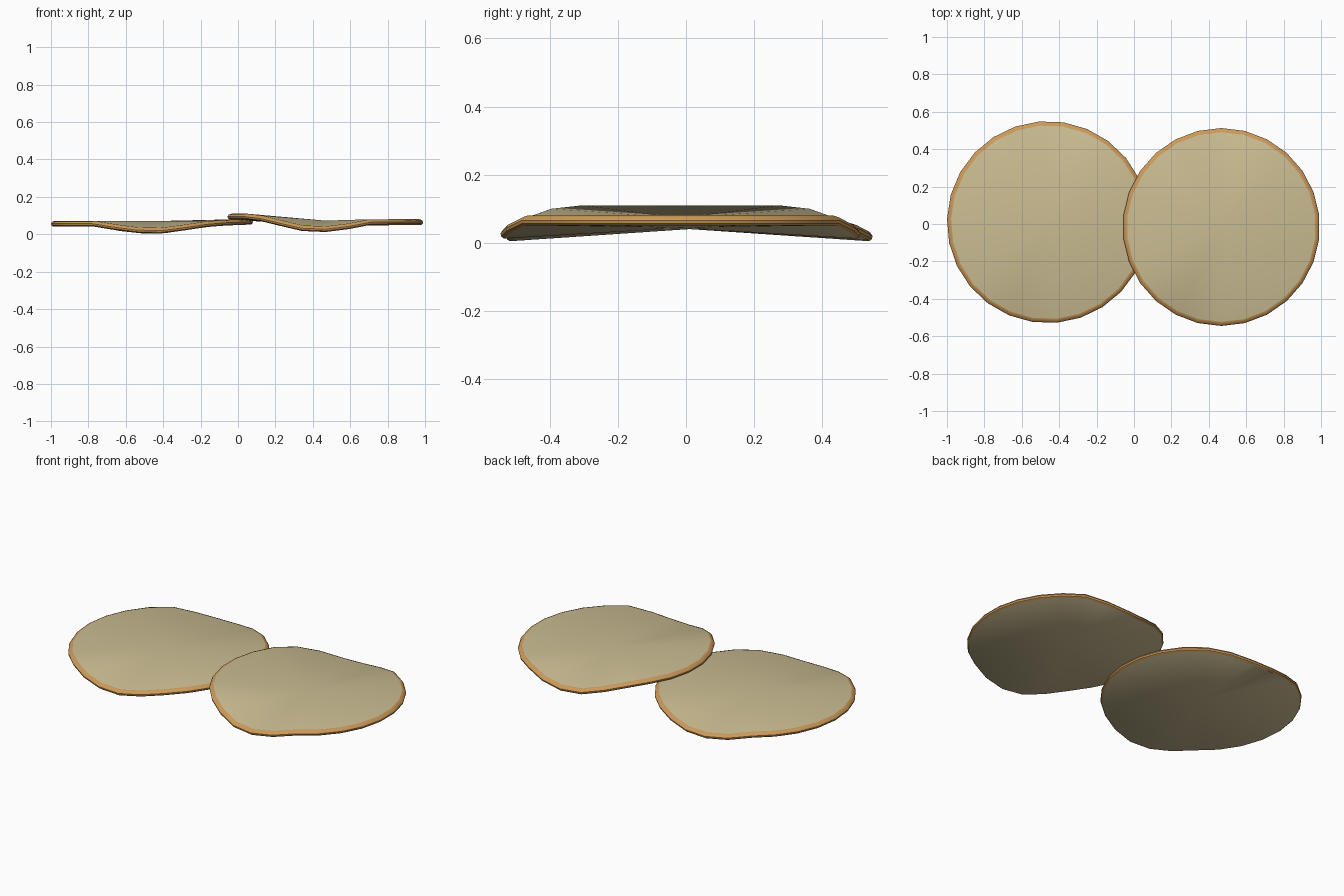
import bpy, bmesh, math

if "Cube" in bpy.data.objects:
    bpy.data.objects.remove(bpy.data.objects["Cube"])

SIDES = 26
THICK = 0.03


def material(name, rgb):
    m = bpy.data.materials.new(name)
    m.diffuse_color = (*rgb, 1)
    m.use_nodes = True
    m.node_tree.nodes["Principled BSDF"].inputs["Base Color"].default_value = m.diffuse_color
    return m


flesh = material("pale tan", (0.60, 0.51, 0.29))
crust = material("toasted orange", (0.60, 0.32, 0.10))


def lerp(keys, u):
    """Underside height of the rim for a position u = -1..1 across the slice."""
    if u <= keys[0][0]:
        return keys[0][1]
    for (a, za), (b, zb) in zip(keys, keys[1:]):
        if u <= b:
            return za + (zb - za) * (u - a) / (b - a)
    return keys[-1][1]


# rounded edge: inset from the outer radius, fraction of the thickness
EDGE = [(0.022, 1.0), (0.007, 0.85), (0.0, 0.5), (0.002, 0.2), (0.010, 0.0)]


def slice_disc(name, cx, cy, rx, ry, turn, keys, mid):
    bm = bmesh.new()
    rings = []
    for inset, f in EDGE:
        ring = []
        for i in range(SIDES):
            a = math.radians(turn) + math.tau * i / SIDES
            z = lerp(keys, math.cos(a)) + f * THICK
            ring.append(bm.verts.new((cx + (rx - inset) * math.cos(a),
                                      cy + (ry - inset) * math.sin(a), z)))
        rings.append(ring)
    top = bm.verts.new((cx, cy, mid + THICK))
    bottom = bm.verts.new((cx, cy, mid))
    for i in range(SIDES):
        j = (i + 1) % SIDES
        # faces meet in the middle, above and below
        bm.faces.new((top, rings[0][i], rings[0][j]))
        bm.faces.new((bottom, rings[-1][j], rings[-1][i]))
        # crust around the edge
        for upper, lower in zip(rings, rings[1:]):
            f = bm.faces.new((upper[i], lower[i], lower[j], upper[j]))
            f.material_index = 1
    mesh = bpy.data.meshes.new(name)
    bm.to_mesh(mesh)
    bm.free()
    mesh.materials.append(flesh)
    mesh.materials.append(crust)
    ob = bpy.data.objects.new(name, mesh)
    bpy.context.collection.objects.link(ob)
    bpy.context.view_layer.objects.active = ob
    ob.select_set(True)
    bpy.ops.object.shade_smooth_by_angle(angle=math.radians(40))
    ob.select_set(False)


# lower slice, nearly level at both ends
slice_disc("left_slice", -0.46, 0.01, 0.54, 0.54, 95,
           [(-0.56, 0.042), (-0.3, 0.015), (0, 0.0), (0.2, 0.010),
            (0.48, 0.034), (0.65, 0.045), (1, 0.052)], 0.04)

# upper slice, its left end lifted over the other
slice_disc("right_slice", 0.467, -0.016, 0.527, 0.529, 90,
           [(-0.8, 0.08), (-0.6, 0.065), (-0.3, 0.02), (-0.05, 0.01),
            (0.17, 0.02), (0.45, 0.05), (1, 0.051)], 0.043)
